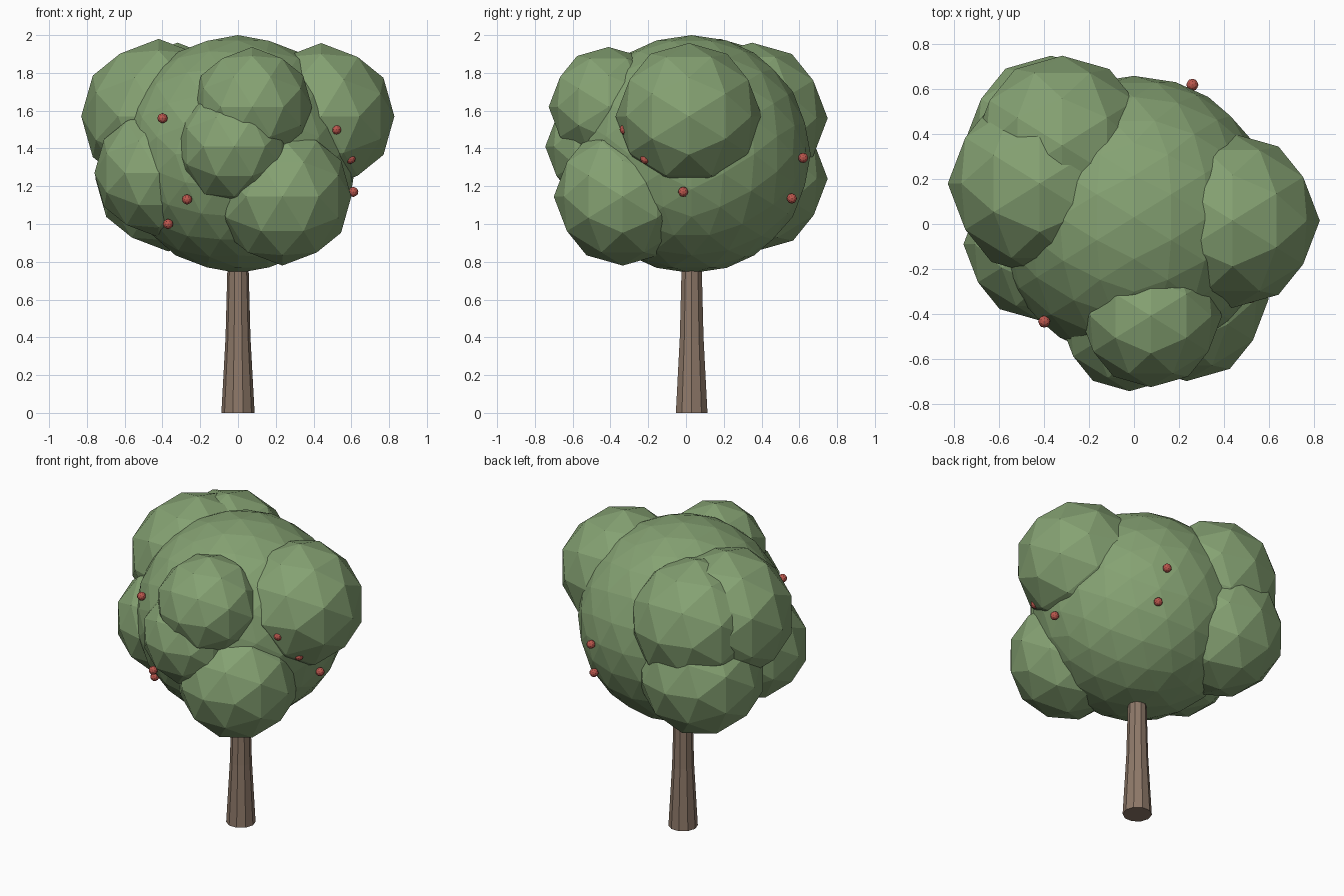
import bpy, bmesh, math
from mathutils import Matrix

if "Cube" in bpy.data.objects:
    bpy.data.objects.remove(bpy.data.objects["Cube"])


def material(name, color):
    m = bpy.data.materials.new(name)
    m.diffuse_color = (*color, 1.0)
    m.use_nodes = True
    m.node_tree.nodes["Principled BSDF"].inputs["Base Color"].default_value = m.diffuse_color
    return m


LEAF = material("leaf green", (0.235, 0.36, 0.17))
BARK = material("bark brown", (0.27, 0.19, 0.14))
FRUIT = material("fruit red", (0.50, 0.095, 0.075))

# Tilt that puts an edge midpoint of the icosphere on each axis
TILT = Matrix.Rotation(math.radians(58.28), 4, 'Y')


def finish(bm, name, mat, location):
    mesh = bpy.data.meshes.new(name)
    bm.to_mesh(mesh)
    bm.free()
    mesh.materials.append(mat)
    ob = bpy.data.objects.new(name, mesh)
    ob.location = location
    bpy.context.collection.objects.link(ob)
    return ob


def ball(name, location, radius, detail, mat):
    bm = bmesh.new()
    bmesh.ops.create_icosphere(bm, subdivisions=detail, radius=radius, matrix=TILT)
    return finish(bm, name, mat, location)


# Trunk: ten-sided tapered column reaching into the crown
def trunk(rings, sides=10, y=0.03):
    bm = bmesh.new()
    loops = []
    for r, z in rings:
        loops.append([bm.verts.new((r * math.cos(math.tau * i / sides),
                                    r * math.sin(math.tau * i / sides), z))
                      for i in range(sides)])
    for low, high in zip(loops, loops[1:]):
        for i in range(sides):
            j = (i + 1) % sides
            bm.faces.new((low[i], low[j], high[j], high[i]))
    bm.faces.new(loops[0][::-1])
    bm.faces.new(loops[-1])
    finish(bm, "trunk", BARK, (0, y, 0))


trunk([(0.088, 0), (0.066, 0.40), (0.054, 0.85)])

# Crown: one large ball with smaller foliage clumps around it
ball("crown", (0, 0.03, 1.37), 0.63, 3, LEAF)
clumps = {
    "right_clump": (0.44, 0.015, 1.57, 0.388),
    "left_clump": (-0.42, 0.18, 1.57, 0.41),
    "back_clump": (-0.32, 0.35, 1.56, 0.40),
    "back_low_clump": (-0.37, 0.365, 1.24, 0.385),
    "left_low_clump": (-0.42, -0.09, 1.27, 0.34),
    "front_clump": (-0.02, -0.435, 1.41, 0.31),
    "front_top_clump": (0.075, -0.41, 1.62, 0.317),
    "front_low_clump": (0.235, -0.335, 1.145, 0.365),
}
for name, (x, y, z, r) in clumps.items():
    ball(name, (x, y, z), r, 2, LEAF)

# Fruits dotted on the crown surface
fruits = [(-0.40, -0.435, 1.56), (-0.27, -0.50, 1.13), (-0.37, -0.34, 1.00),
          (0.61, -0.015, 1.17), (0.26, 0.62, 1.35), (0.28, 0.56, 1.135),
          (0.52, -0.325, 1.50), (0.595, -0.215, 1.345)]
for i, spot in enumerate(fruits):
    ball(f"fruit_{i + 1}", spot, 0.027, 2, FRUIT)
